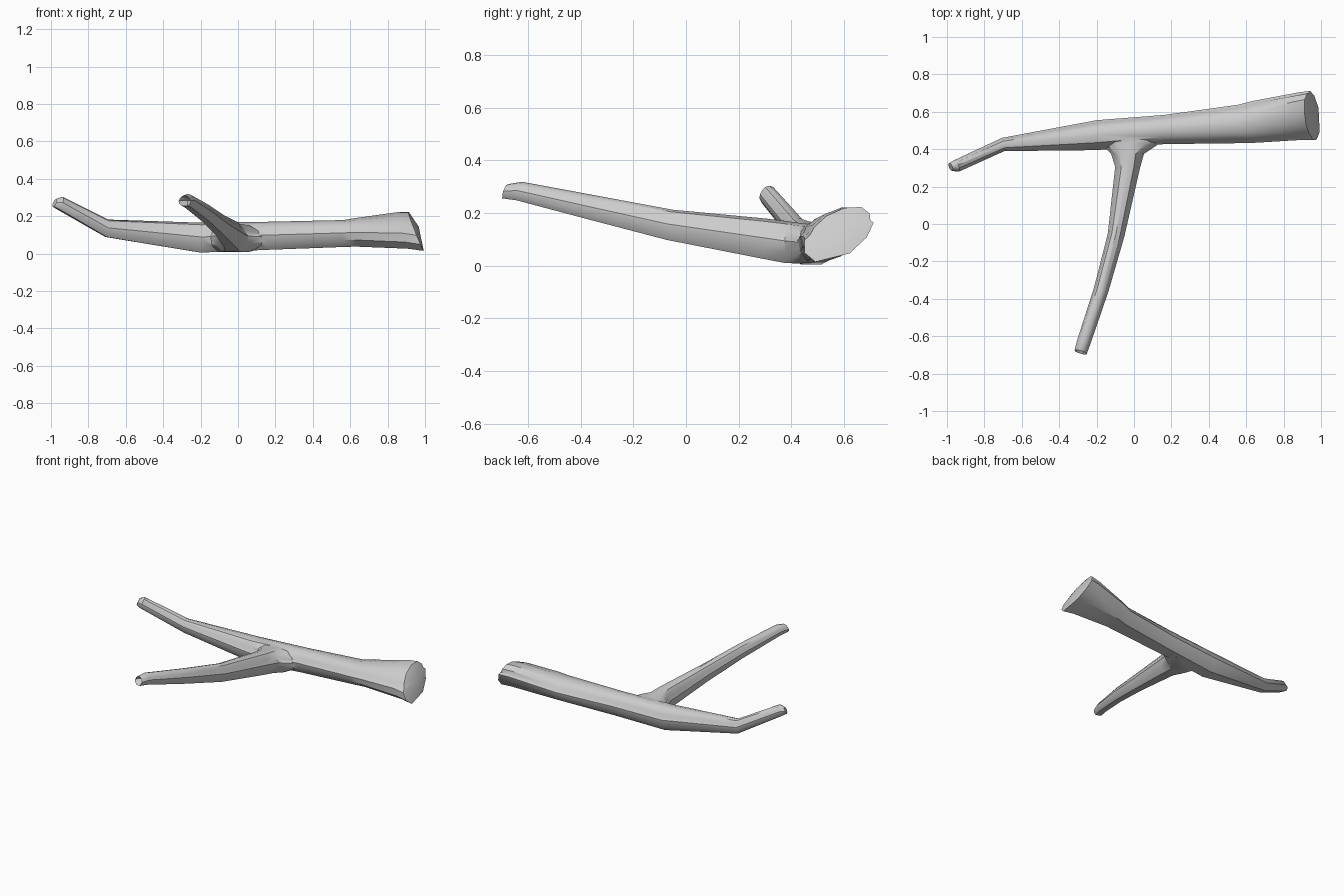
import bpy, bmesh
from mathutils import Vector

cube = bpy.data.objects.get("Cube")
if cube:
    bpy.data.objects.remove(cube)

bark = bpy.data.materials.new("grey bark")
bark.use_nodes = True
colour = (0.6, 0.6, 0.6, 1)
bark.diffuse_color = colour
bark.node_tree.nodes["Principled BSDF"].inputs["Base Color"].default_value = colour

# Half section of a limb: rounded top, slight ledge at the side, flat underside
HALF = [(0, 1), (0.5, 0.86), (0.8, 0.5), (0.88, 0.2), (1, 0.05), (0.9, -0.5), (0.5, -1)]
SECTION = HALF + [(-s, u) for s, u in reversed(HALF[1:])]


def ring(centre, half_width, half_height, side, up):
    side, up = Vector(side).normalized(), Vector(up).normalized()
    return [Vector(centre) + side * s * half_width + up * u * half_height
            for s, u in SECTION]


def limb(name, rings, start_dent, end_dent):
    """Loft the rings and close each end with a fan around a moved centre."""
    bm = bmesh.new()
    loops = [[bm.verts.new(p) for p in r] for r in rings]
    n = len(SECTION)
    for a, b in zip(loops, loops[1:]):
        for i in range(n):
            j = (i + 1) % n
            bm.faces.new((a[i], a[j], b[j], b[i]))
    for loop, dent in ((loops[0], start_dent), (loops[-1], end_dent)):
        middle = sum((v.co for v in loop), Vector()) / n
        tip = bm.verts.new(middle + Vector(dent))
        for i in range(n):
            bm.faces.new((loop[i], loop[(i + 1) % n], tip))
    bmesh.ops.recalc_face_normals(bm, faces=bm.faces)
    mesh = bpy.data.meshes.new(name)
    bm.to_mesh(mesh)
    bm.free()
    mesh.materials.append(bark)
    obj = bpy.data.objects.new(name, mesh)
    bpy.context.collection.objects.link(obj)
    return obj


# Main branch, from the thick cut end to the thin bent tip
Y, Z = (0, 1, 0), (0, 0, 1)
main = limb("main_branch", [
    ring((0.95, 0.58, 0.125), 0.135, 0.105, (-0.05, 1, 0.25), (-0.42, 0.25, 1)),
    ring((0.88, 0.575, 0.13), 0.13, 0.097, (0, 1, 0.2), (-0.3, 0.2, 1)),
    ring((0.63, 0.545, 0.115), 0.112, 0.075, (0, 1, 0.05), Z),
    ring((0.56, 0.535, 0.107), 0.103, 0.072, Y, Z),
    ring((0.16, 0.505, 0.095), 0.078, 0.075, Y, Z),
    ring((-0.2, 0.475, 0.085), 0.08, 0.08, Y, Z),
    ring((-0.7, 0.425, 0.135), 0.036, 0.047, (-0.2, 1, 0), (0.1, 0, 1)),
    ring((-0.95, 0.31, 0.27), 0.033, 0.036, (-0.45, 1, 0), (0.35, 0.2, 1)),
    ring((-0.98, 0.305, 0.272), 0.022, 0.022, (-0.45, 1, 0), (0.4, 0.2, 1)),
], (0.02, 0, 0.01), (0, 0, 0))

# Side branch, flared where it leaves the main one, with a notched tip
fork = limb("side_branch", [
    ring((-0.02, 0.5, 0.085), 0.2, 0.07, (1, 0, 0), Z),
    ring((-0.02, 0.43, 0.085), 0.155, 0.077, (1, 0, 0), Z),
    ring((-0.035, 0.375, 0.09), 0.088, 0.08, (1, 0, 0), Z),
    ring((-0.035, 0.3, 0.102), 0.066, 0.077, (1, -0.1, 0), Z),
    ring((-0.096, -0.06, 0.155), 0.045, 0.058, (1, -0.2, 0), (0, 0.15, 1)),
    ring((-0.175, -0.35, 0.22), 0.04, 0.047, (1, -0.28, 0), (0, 0.2, 1)),
    ring((-0.268, -0.63, 0.283), 0.037, 0.036, (1, -0.28, 0), (0, 0.22, 1)),
    ring((-0.285, -0.685, 0.282), 0.034, 0.028, (1, -0.28, 0), (0, 0.3, 1)),
], (0, 0, 0), (0.015, 0.05, 0))

# Weld the two limbs into one skin
union = main.modifiers.new("union", "BOOLEAN")
union.operation = "UNION"
union.solver = "EXACT"
union.object = fork
bpy.ops.object.select_all(action="DESELECT")
main.select_set(True)
bpy.context.view_layer.objects.active = main
bpy.ops.object.modifier_apply(modifier=union.name)
bpy.data.objects.remove(fork)
bpy.ops.object.shade_smooth_by_angle(angle=0.6)
main.name = "forked_branch"
